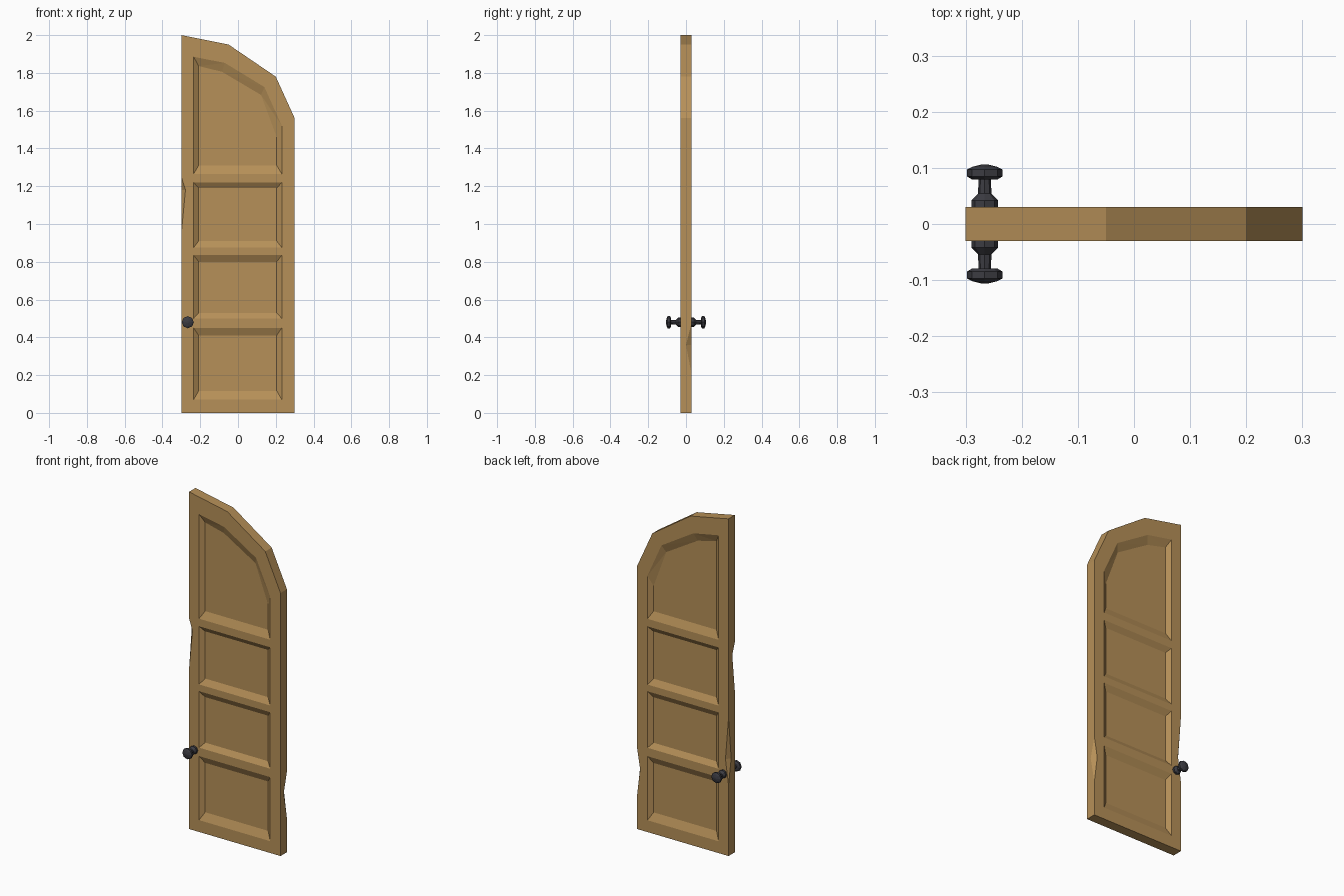
import bpy, bmesh, math
from mathutils import Vector

if "Cube" in bpy.data.objects:
    bpy.data.objects.remove(bpy.data.objects["Cube"])


def material(name, rgb):
    m = bpy.data.materials.new(name)
    m.diffuse_color = (*rgb, 1)
    m.use_nodes = True
    m.node_tree.nodes["Principled BSDF"].inputs["Base Color"].default_value = m.diffuse_color
    return m


WOOD = material("warm wood", (0.47, 0.28, 0.098))
IRON = material("dark iron", (0.045, 0.045, 0.055))
T = 0.03  # half thickness of the door


def loft(bm, rings):
    """Closed solid through equally sized rings of points."""
    vs = [[bm.verts.new(p) for p in r] for r in rings]
    n = len(vs[0])
    faces = [bm.faces.new(vs[0]), bm.faces.new(vs[-1][::-1])]
    for a, b in zip(vs, vs[1:]):
        for i in range(n):
            j = (i + 1) % n
            faces.append(bm.faces.new((a[j], a[i], b[i], b[j])))
    return faces


def to_object(bm, name, mat):
    bmesh.ops.recalc_face_normals(bm, faces=bm.faces)
    me = bpy.data.meshes.new(name)
    bm.to_mesh(me)
    bm.free()
    me.materials.append(mat)
    ob = bpy.data.objects.new(name, me)
    bpy.context.collection.objects.link(ob)
    return ob


# door slab with half-arched top
outline = [(-.3, 0), (.3, 0), (.3, 1.56), (.2, 1.78), (-.05, 1.95), (-.3, 2)]
bm = bmesh.new()
loft(bm, [[(x, y, z) for x, z in outline] for y in (-T, T)])
door = to_object(bm, "door_slab", WOOD)

# recessed panels: outer outline on the surface, inner outline on the floor
XO0, XO1, XI0, XI1 = -.235, .232, -.208, .205
panels = []
for o0, o1, i0, i1 in ((.07, .45, .117, .41), (.50, .835, .53, .80), (.875, 1.22, .91, 1.19)):
    panels.append(([(XO0, o0), (XO1, o0), (XO1, o1), (XO0, o1)],
                   [(XI0, i0), (XI1, i0), (XI1, i1), (XI0, i1)]))
panels.append(([(XO0, 1.265), (XO1, 1.265), (XO1, 1.52), (.14, 1.725), (-.07, 1.853), (XO0, 1.885)],
               [(XI0, 1.31), (XI1, 1.31), (XI1, 1.46), (.122, 1.683), (-.085, 1.806), (XI0, 1.836)]))
bm = bmesh.new()
for s in (-1, 1):
    for outer, inner in panels:
        loft(bm, [[(x, s * .05, z) for x, z in outer],
                  [(x, s * T, z) for x, z in outer],
                  [(x, s * .011, z) for x, z in inner]])

# chipped edges: wedge cutters (side x, side y, low, deepest, high, x depth, y depth)
for sx, sy, lo, mid, hi, dx, dy in ((-1, -1, .95, 1.18, 1.25, .022, .025),
                                    (1, 1, .2, .36, .48, .02, .03),
                                    (-1, 1, .42, .57, .82, .02, .025)):
    a, b = Vector((sx * .3, sy * T, hi)), Vector((sx * .3, sy * T, lo))
    c = Vector((sx * (.3 - dx), sy * T, mid))
    d = Vector((sx * .3, sy * (T - dy), mid))
    e = Vector((sx * .33, sy * (T + .03), mid))
    pts = [a, b, c + (c - d) * .5, d + (d - c) * .5, e]
    vs = [bm.verts.new(p) for p in pts]
    bmesh.ops.convex_hull(bm, input=vs)
bmesh.ops.triangulate(bm, faces=bm.faces)
cutter = to_object(bm, "recess_cutter", WOOD)
cutter.hide_render = True

# apply the cut
mod = door.modifiers.new("recesses", 'BOOLEAN')
mod.operation = 'DIFFERENCE'
mod.solver = 'EXACT'
mod.object = cutter
bpy.context.view_layer.update()
dg = bpy.context.evaluated_depsgraph_get()
cut = bpy.data.meshes.new_from_object(door.evaluated_get(dg))
door.modifiers.clear()
door.data = cut
bpy.data.objects.remove(cutter)

# door knobs on both sides (distance from centre, radius)
profile = [(.025, .024), (.042, .024), (.054, .012), (.079, .011), (.079, .022),
           (.085, .032), (.097, .032), (.102, .022), (.106, .006)]
for s, name in ((-1, "front_knob"), (1, "back_knob")):
    bm = bmesh.new()
    loft(bm, [[(-.266 + r * math.cos(k * math.pi / 4), s * y, .48 + r * math.sin(k * math.pi / 4))
               for k in range(8)] for y, r in profile])
    to_object(bm, name, IRON)
